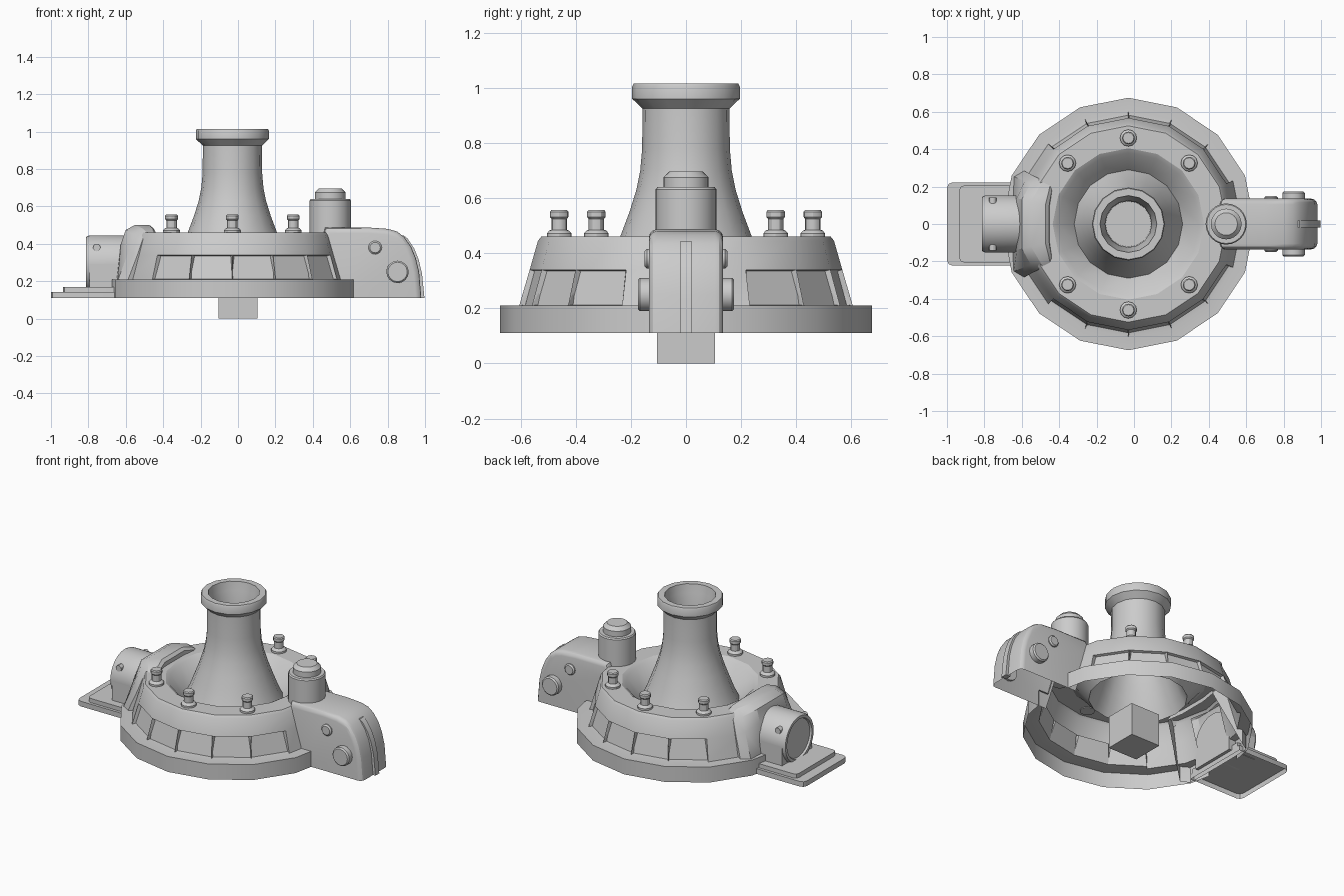
import bpy, bmesh
from math import sin, cos, pi, radians, atan2, degrees
from mathutils import Matrix, Vector

if "Cube" in bpy.data.objects:
    bpy.data.objects.remove(bpy.data.objects["Cube"])

CX = -0.03  # axis of the round body


def finish(bm, name):
    bmesh.ops.remove_doubles(bm, verts=bm.verts, dist=1e-5)
    me = bpy.data.meshes.new(name)
    bm.to_mesh(me)
    bm.free()
    ob = bpy.data.objects.new(name, me)
    bpy.context.collection.objects.link(ob)
    return ob


def lathe_bm(profile, sides, mat=Matrix()):
    bm = bmesh.new()
    rings = [[bm.verts.new(mat @ Vector((r * cos(2 * pi * k / sides), r * sin(2 * pi * k / sides), z)))
              for k in range(sides)] for r, z in profile]
    for a, b in zip(rings, rings[1:]):
        for k in range(sides):
            n = (k + 1) % sides
            bm.faces.new((a[k], a[n], b[n], b[k]))
    return bm


def lathe(name, profile, sides, mat=Matrix()):
    return finish(lathe_bm(profile, sides, mat), name)


def box(name, lo, hi, bevel=0.0, open_bottom=False):
    bm = bmesh.new()
    bmesh.ops.create_cube(bm, size=1)
    for v in bm.verts:
        v.co = [l + (c + 0.5) * (h - l) for c, l, h in zip(v.co, lo, hi)]
    if bevel:  # round the upright corners on the outer (-x) end
        edges = [e for e in bm.edges if all(abs(v.co.x - lo[0]) < 1e-5 for v in e.verts)
                 and abs(e.verts[0].co.z - e.verts[1].co.z) > 1e-5]
        bmesh.ops.bevel(bm, geom=edges, offset=bevel, segments=2, profile=0.5, affect='EDGES')
    if open_bottom:
        bm.normal_update()
        bmesh.ops.delete(bm, geom=[f for f in bm.faces if f.normal.z < -0.9], context='FACES')
    return finish(bm, name)


def prism(name, outline, half, skip=0, bevel=0.0):
    """Extrude an xz outline across y; the last `skip` side walls stay open."""
    bm = bmesh.new()
    a = [bm.verts.new((x, -half, z)) for x, z in outline]
    b = [bm.verts.new((x, half, z)) for x, z in outline]
    n = len(outline)
    bm.faces.new(a)
    bm.faces.new(b[::-1])
    for i in range(n - skip):
        j = (i + 1) % n
        bm.faces.new((a[i], b[i], b[j], a[j]))
    bmesh.ops.recalc_face_normals(bm, faces=bm.faces)
    if bevel:
        edges = [e for e in bm.edges if len(e.link_faces) == 2
                 and e.verts[0].co.y * e.verts[1].co.y > 0]
        bmesh.ops.bevel(bm, geom=edges, offset=bevel, segments=3, profile=0.5, affect='EDGES')
    return finish(bm, name)


# Round body: skirt, sloped wall, trough, flared neck, flange and bore in one sheet
body_profile = [(.675, .11), (.675, .21), (.605, .21), (.567, .34), (.537, .445), (.525, .46),
                (.405, .46), (.38, .445), (.29, .34), (.262, .40), (.235, .47), (.205, .55),
                (.18, .63), (.166, .70), (.159, .78), (.158, .925), (.195, .96), (.195, 1.005),
                (.19, 1.015), (.152, 1.015), (.143, .96), (.125, .88), (.122, .72), (0, .72)]
bm = lathe_bm(body_profile, 16, Matrix.Translation((CX, 0, 0)))

# Recessed panels round the sloped wall
pads = []
for f in bm.faces:
    c = f.calc_center_median()
    if .22 < c.z < .33 and 25 < abs(degrees(atan2(c.y, c.x - CX))) < 130:
        pads.append(f)
bm.normal_update()
bmesh.ops.inset_individual(bm, faces=pads, thickness=.018, depth=-.02)
for f in pads:
    c = f.calc_center_median()
    side = Vector((-c.y, c.x - CX, 0)).normalized()
    for v in f.verts:
        if v.co.z < c.z:
            v.co += side * (.012 if (v.co - c).dot(side) > 0 else -.012)
            v.co.z = .213
        else:
            v.co.z = .335

# Openings in the skirt and wall behind the arm and the housing
def near_ends(f):
    c = f.calc_center_median()
    return c.z < .45 and abs(c.y) < .27 and Vector((c.x - CX, c.y)).length > .5


for y in (-.125, .125):
    fs = [f for f in bm.faces if near_ends(f)]
    geom = set(fs) | {e for f in fs for e in f.edges} | {v for f in fs for v in f.verts}
    bmesh.ops.bisect_plane(bm, geom=list(geom), plane_co=(0, y, 0), plane_no=(0, 1, 0))
bmesh.ops.delete(bm, geom=[f for f in bm.faces if near_ends(f)
                           and abs(f.calc_center_median().y) < .125], context='FACES')
finish(bm, "body")

# Block underneath
box("foot_block", (-.105, -.105, 0), (.105, .105, .21))

# Studs on the rim
stud = [(0, .455), (.045, .455), (.045, .472), (.036, .482), (.028, .485), (.028, .525),
        (.034, .532), (.034, .55), (.029, .556), (0, .556)]
for i, a in enumerate((45, 90, 135, 225, 270, 315)):
    t = radians(a)
    lathe(f"stud_{i}", stud, 12, Matrix.Translation((CX + .46 * cos(t), .46 * sin(t), 0)))

# Hollow arm on the right, open below, with a rib down its nose
nose = [(.80, .48), (.85, .466), (.89, .435), (.925, .385), (.95, .325), (.968, .25), (.98, .11)]
prism("arm", [(.455, .44), (.465, .487), (.70, .487)] + nose + [(.56, .11)], .135, 2, .03)
outer = [(.885, .445), (.905, .43), (.942, .375), (.966, .315), (.984, .24), (.997, .11)]
prism("arm_rib", outer + [(x - .035, z) for x, z in outer[::-1]], .02)

# Capped cylinder on the arm
lathe("arm_cap", [(0, .44), (.11, .44), (.11, .632), (.104, .64), (.082, .64), (.082, .675),
                  (.06, .697), (0, .697)], 24, Matrix.Translation((.493, 0, 0)))

# Pivot bolts on both sides of the arm
for s, tag in ((-1, "front"), (1, "back")):
    for name, x, z, r, d in (("small_pivot", .733, .38, .036, .15), ("large_pivot", .853, .25, .06, .175)):
        m = Matrix.Translation((x, 0, z)) @ Matrix.Rotation(-s * pi / 2, 4, 'X')
        lathe(f"{name}_{tag}", [(0, .12), (r, .12), (r, d - .008), (r - .008, d), (0, d)], 16, m)

# Curved housing on the left, following the rim
bm = bmesh.new()
mid = [(.43, .43), (.435, .485), (.455, .5), (.535, .5), (.585, .475), (.612, .40), (.636, .2), (.636, .11)]
end = [(.44, .43), (.445, .465), (.46, .48), (.515, .48), (.565, .445), (.60, .36), (.665, .2), (.665, .11)]
tip = [(.45, .43), (.455, .445), (.47, .455), (.51, .455), (.54, .42), (.57, .34), (.63, .2), (.63, .11)]
rows = []
for ang, prof in ((-27, tip), (-22.5, end), (-13, mid), (13, mid), (22.5, end), (27, tip)):
    t = radians(180 + ang)
    rows.append([bm.verts.new((CX + r * cos(t), r * sin(t), z)) for r, z in prof])
for a, b in zip(rows, rows[1:]):
    for i in range(len(a) - 1):
        bm.faces.new((a[i], a[i + 1], b[i + 1], b[i]))
bm.faces.new(rows[0])
bm.faces.new(rows[-1])
bmesh.ops.recalc_face_normals(bm, faces=bm.faces)
finish(bm, "housing")

# Barrel with dished end, its support and pins
m = Matrix.Translation((0, 0, .292)) @ Matrix.Rotation(-pi / 2, 4, 'Y')
lathe("barrel", [(0, .60), (.153, .60), (.153, .795), (.145, .812), (.127, .812), (.122, .80), (0, .80)], 32, m)
box("barrel_support", (-.795, -.153, .14), (-.60, .153, .292))
for s, tag in ((-1, "front"), (1, "back")):
    m = Matrix.Translation((-.755, 0, .38)) @ Matrix.Rotation(-s * pi / 2, 4, 'X')
    lathe(f"barrel_pin_{tag}", [(0, .08), (.02, .08), (.02, .142), (0, .142)], 12, m)

# Stepped plate below the barrel, hollow underneath
box("plate_lower", (-1.0, -.223, .11), (-.62, .223, .143), .03, True)
box("plate_upper", (-.935, -.205, .143), (-.62, .205, .17), .025, True)

# Smooth shading with sharp edges kept
bpy.ops.object.select_all(action='SELECT')
bpy.context.view_layer.objects.active = bpy.data.objects["body"]
bpy.ops.object.shade_smooth_by_angle(angle=radians(30))
